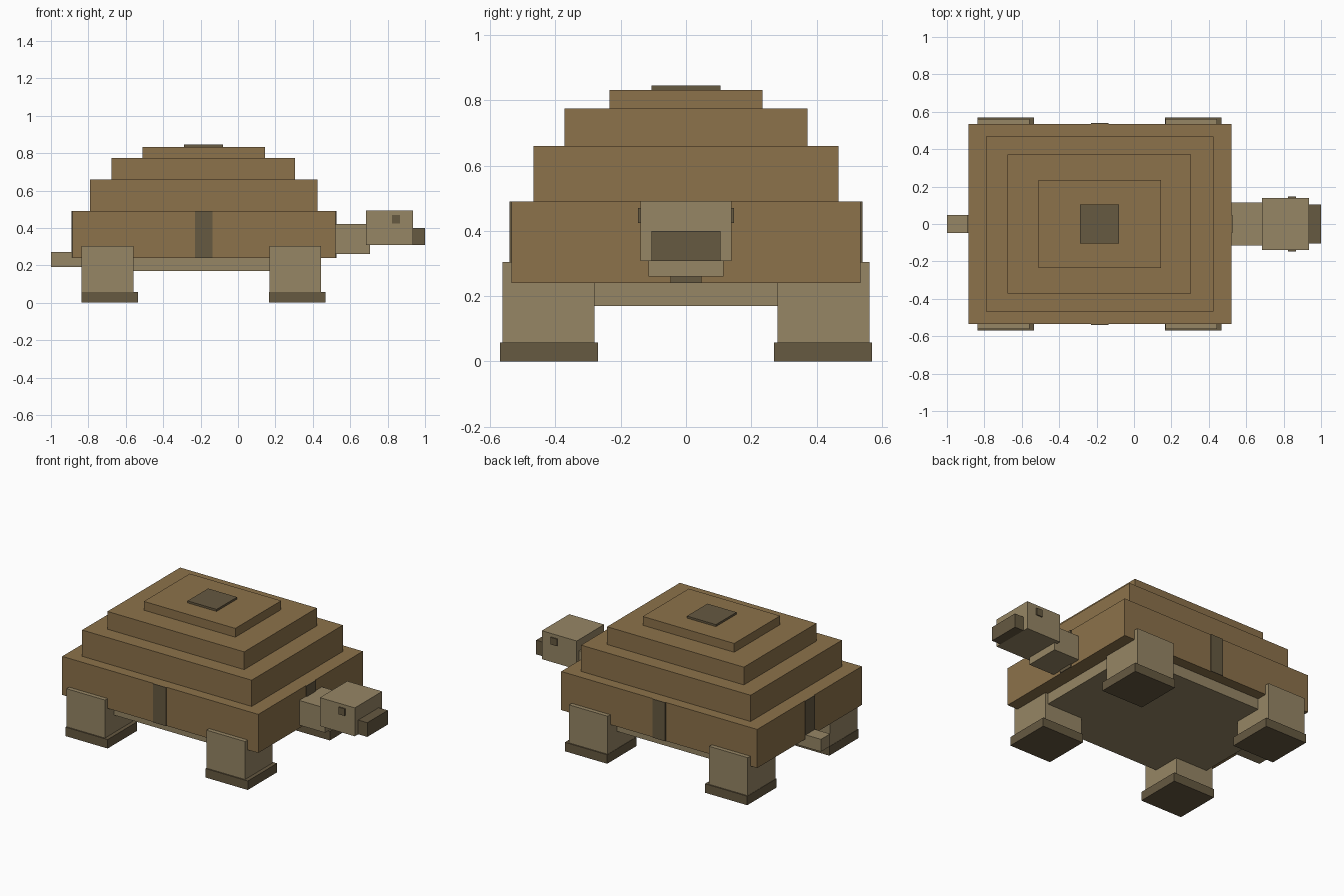
import bpy

if "Cube" in bpy.data.objects:
    bpy.data.objects.remove(bpy.data.objects["Cube"])


def material(name, rgb):
    m = bpy.data.materials.new(name)
    m.diffuse_color = (*rgb, 1)
    m.use_nodes = True
    m.node_tree.nodes["Principled BSDF"].inputs["Base Color"].default_value = m.diffuse_color
    return m


SHELL = material("shell brown", (0.262, 0.168, 0.069))
SKIN = material("skin tan", (0.305, 0.238, 0.130))
DARK = material("dark olive", (0.133, 0.100, 0.053))


def box(name, x, y, z, mat):
    """Box from (low, high) ranges on each axis."""
    bpy.ops.mesh.primitive_cube_add(size=1, location=[sum(r) / 2 for r in (x, y, z)])
    ob = bpy.context.object
    ob.scale = [r[1] - r[0] for r in (x, y, z)]
    bpy.ops.object.transform_apply(location=False, rotation=False, scale=True)
    ob.name = name
    ob.data.materials.append(mat)
    return ob


def sym(half):
    return (-half, half)


# Stepped shell: x range, half width, z range
tiers = [((-0.885, 0.52), 0.535, (0.24, 0.49)),
         ((-0.79, 0.425), 0.467, (0.49, 0.66)),
         ((-0.675, 0.305), 0.372, (0.66, 0.775)),
         ((-0.51, 0.145), 0.235, (0.775, 0.832))]
for i, (x, half, z) in enumerate(tiers):
    box(f"shell_tier_{i + 1}", x, sym(half), z, SHELL)
box("shell_cap", (-0.288, -0.08), sym(0.105), (0.832, 0.845), DARK)

# Painted plates on the four shell sides
for s, side in ((-1, "right"), (1, "left")):
    box(f"shell_stripe_{side}", (-0.23, -0.137), sorted((s * 0.535, s * 0.541)), (0.24, 0.49), DARK)
box("shell_stripe_front", (0.52, 0.526), sym(0.048), (0.24, 0.49), DARK)
box("shell_stripe_back", (-0.891, -0.885), sym(0.048), (0.24, 0.49), DARK)

# Belly
box("belly", (-0.79, 0.425), sym(0.467), (0.17, 0.24), SKIN)

# Legs with wider feet
for x0, end in ((-0.838, "back"), (0.166, "front")):
    for s, side in ((-1, "right"), (1, "left")):
        box(f"{end}_{side}_leg", (x0 + 0.002, x0 + 0.278), sorted((s * 0.28, s * 0.562)), (0.03, 0.304), SKIN)
        box(f"{end}_{side}_foot", (x0, x0 + 0.303), sorted((s * 0.27, s * 0.57)), (0, 0.058), DARK)

# Neck, head, beak and eyes
box("neck", (0.50, 0.705), sym(0.115), (0.26, 0.42), SKIN)
box("head", (0.685, 0.935), sym(0.14), (0.308, 0.492), SKIN)
box("beak", (0.935, 1.0), sym(0.105), (0.308, 0.40), DARK)
for s, side in ((-1, "right"), (1, "left")):
    box(f"{side}_eye", (0.823, 0.867), sorted((s * 0.14, s * 0.147)), (0.424, 0.47), DARK)

# Tail
box("tail", (-1.0, -0.78), sym(0.047), (0.19, 0.27), SKIN)
